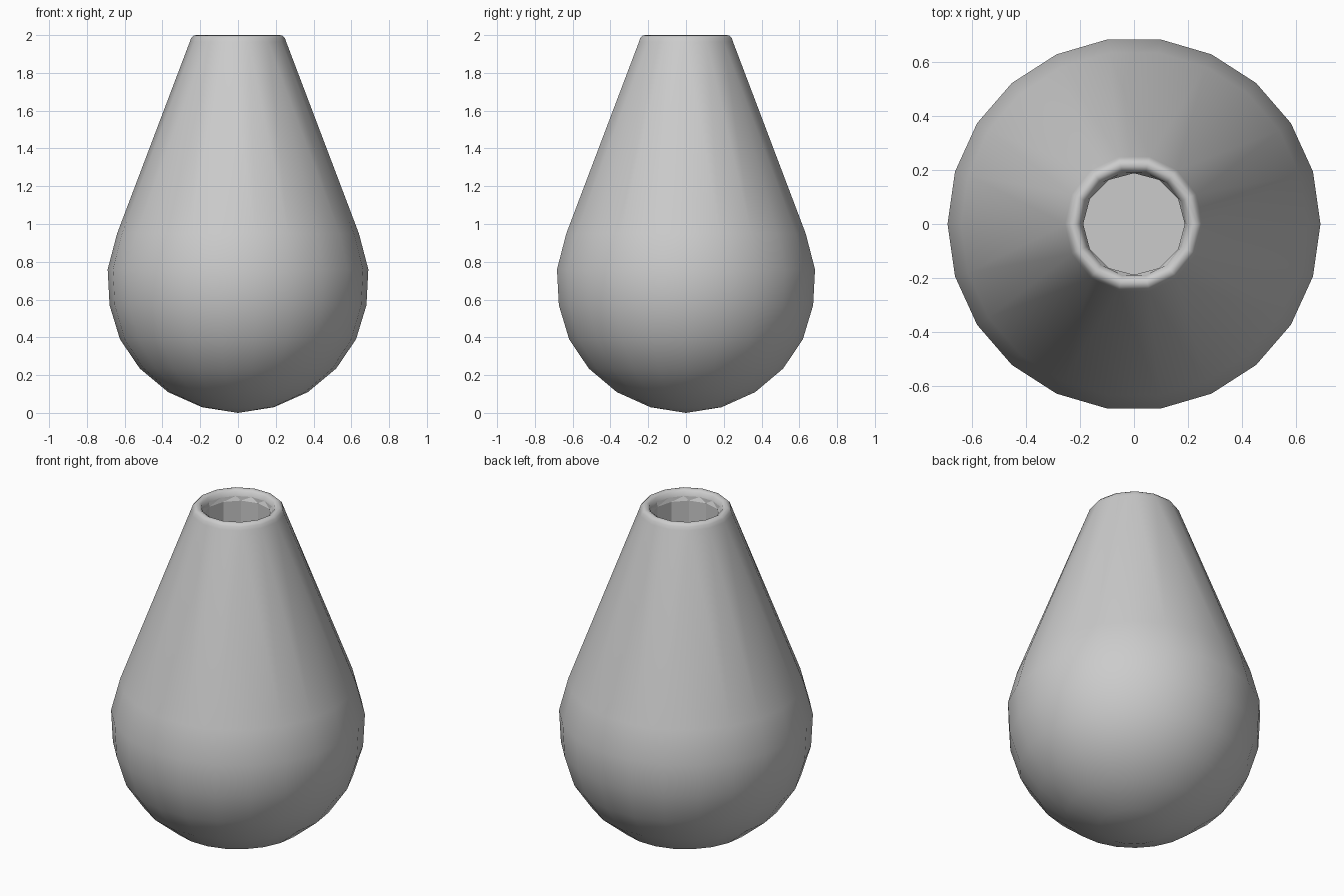
import bpy, bmesh
from math import cos, sin, tau

cube = bpy.data.objects.get("Cube")
if cube:
    bpy.data.objects.remove(cube)

# Plain grey clay
clay = bpy.data.materials.new("grey clay")
clay.use_nodes = True
GREY = (0.6, 0.6, 0.6, 1)
clay.diffuse_color = GREY
clay.node_tree.nodes["Principled BSDF"].inputs["Base Color"].default_value = GREY

bm = bmesh.new()


def ring(sides, radius, z):
    return [bm.verts.new((radius * cos(tau * i / sides), radius * sin(tau * i / sides), z))
            for i in range(sides)]


def stitch(a, b, smooth):
    """Join a ring to the next one, even if their side counts differ."""
    n, m = len(a), len(b)
    if n == m:
        for i in range(n):
            k = (i + 1) % n
            bm.faces.new((a[i], a[k], b[k], b[i])).smooth = smooth
        return
    i = j = 0
    while i < n or j < m:
        if j == m or (i < n and (i + 0.5) / n <= (j + 0.5) / m):
            face = (a[i % n], a[(i + 1) % n], b[j % m])
            i += 1
        else:
            face = (a[i % n], b[(j + 1) % m], b[j % m])
            j += 1
        bm.faces.new(face).smooth = smooth


# Round belly: (radius, height)
belly = [(0.19, 0.03), (0.37, 0.11), (0.52, 0.235), (0.625, 0.39),
         (0.68, 0.57), (0.69, 0.76), (0.64, 0.95)]
# Rounded lip, from the outside over the top and into the mouth
lip = [(0.255, 1.965), (0.248, 1.985), (0.235, 1.998), (0.218, 2.0),
       (0.202, 1.99), (0.194, 1.965)]
# Faceted inside of the neck
mouth = [(0.188, 1.94), (0.188, 1.4)]

outside = [ring(22, r, z) for r, z in belly] + [ring(14, r, z) for r, z in lip]
inside = [ring(12, r, z) for r, z in mouth]

# Closed bottom tip
tip = bm.verts.new((0, 0, 0))
base = outside[0]
for i in range(len(base)):
    bm.faces.new((base[(i + 1) % len(base)], base[i], tip)).smooth = True

# Walls
for a, b in zip(outside, outside[1:]):
    stitch(a, b, True)
stitch(outside[-1], inside[0], False)
stitch(inside[0], inside[1], False)

# Flat floor in the mouth
bm.faces.new(inside[-1])

mesh = bpy.data.meshes.new("vase")
bm.to_mesh(mesh)
bm.free()
mesh.materials.append(clay)
vase = bpy.data.objects.new("vase", mesh)
bpy.context.collection.objects.link(vase)
